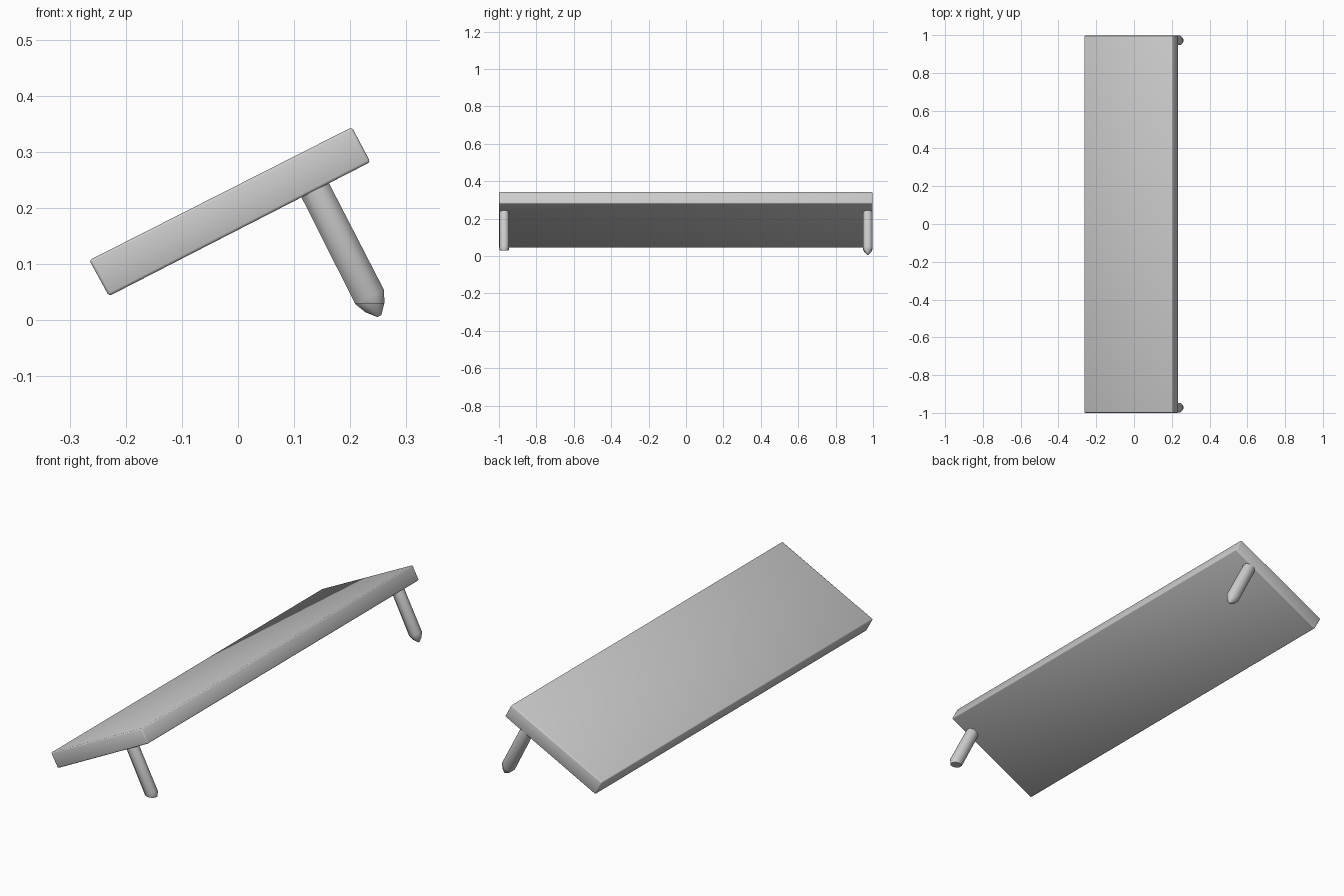
import bpy, bmesh, math
from mathutils import Vector, Matrix

if "Cube" in bpy.data.objects:
    bpy.data.objects.remove(bpy.data.objects["Cube"])

AXIS = Vector((0.454, 0, -0.891))    # legs stand square to the sloping board
SIDE = Vector((0.891, 0, 0.454))
LEG_TOP = Vector((0.137, 0, 0.233))


def finish(name, bm):
    bmesh.ops.recalc_face_normals(bm, faces=bm.faces)
    me = bpy.data.meshes.new(name)
    bm.to_mesh(me)
    bm.free()
    ob = bpy.data.objects.new(name, me)
    bpy.context.collection.objects.link(ob)
    bpy.ops.object.select_all(action='DESELECT')
    ob.select_set(True)
    bpy.context.view_layer.objects.active = ob
    bpy.ops.object.shade_smooth_by_angle(angle=math.radians(50))
    return ob


def board():
    # sloping slab: end profile pushed along y, edges slightly softened
    bm = bmesh.new()
    profile = [(-0.265, 0.107), (0.203, 0.344), (0.236, 0.282), (-0.230, 0.043)]
    face = bm.faces.new([bm.verts.new((x, -1.0, z)) for x, z in profile])
    ext = bmesh.ops.extrude_face_region(bm, geom=[face])
    moved = [g for g in ext["geom"] if isinstance(g, bmesh.types.BMVert)]
    bmesh.ops.translate(bm, verts=moved, vec=(0, 1.997, 0))
    bmesh.ops.bevel(bm, geom=bm.edges[:], offset=0.005, segments=2,
                    profile=0.5, affect='EDGES')
    finish("sloping_board", bm)


def leg(name, y, cut_z=None):
    # eight-sided peg with a blunt pointed foot: (distance down axis, radius)
    bm = bmesh.new()
    rings = []
    for s, r in [(-0.008, 0.0275), (0.215, 0.0285), (0.236, 0.019), (0.253, 0.004)]:
        ring = []
        for i in range(8):
            a = math.tau * (i + 0.5) / 8
            k = r / math.cos(math.pi / 8)
            p = LEG_TOP + AXIS * s + SIDE * (k * math.cos(a))
            ring.append(bm.verts.new((p.x, y + 0.9 * k * math.sin(a), p.z)))
        rings.append(ring)
    for a, b in zip(rings, rings[1:]):
        for i in range(8):
            j = (i + 1) % 8
            bm.faces.new((a[i], a[j], b[j], b[i]))
    bm.faces.new(rings[0])
    bm.faces.new(rings[-1])
    # level foot where requested
    if cut_z is not None:
        geom = bm.verts[:] + bm.edges[:] + bm.faces[:]
        bmesh.ops.bisect_plane(bm, geom=geom, plane_co=(0, 0, cut_z),
                               plane_no=(0, 0, -1), clear_outer=True)
        bmesh.ops.holes_fill(bm, edges=[e for e in bm.edges if e.is_boundary])
    finish(name, bm)


board()
leg("back_leg", 0.972)
leg("front_leg", -0.972, cut_z=0.03)
